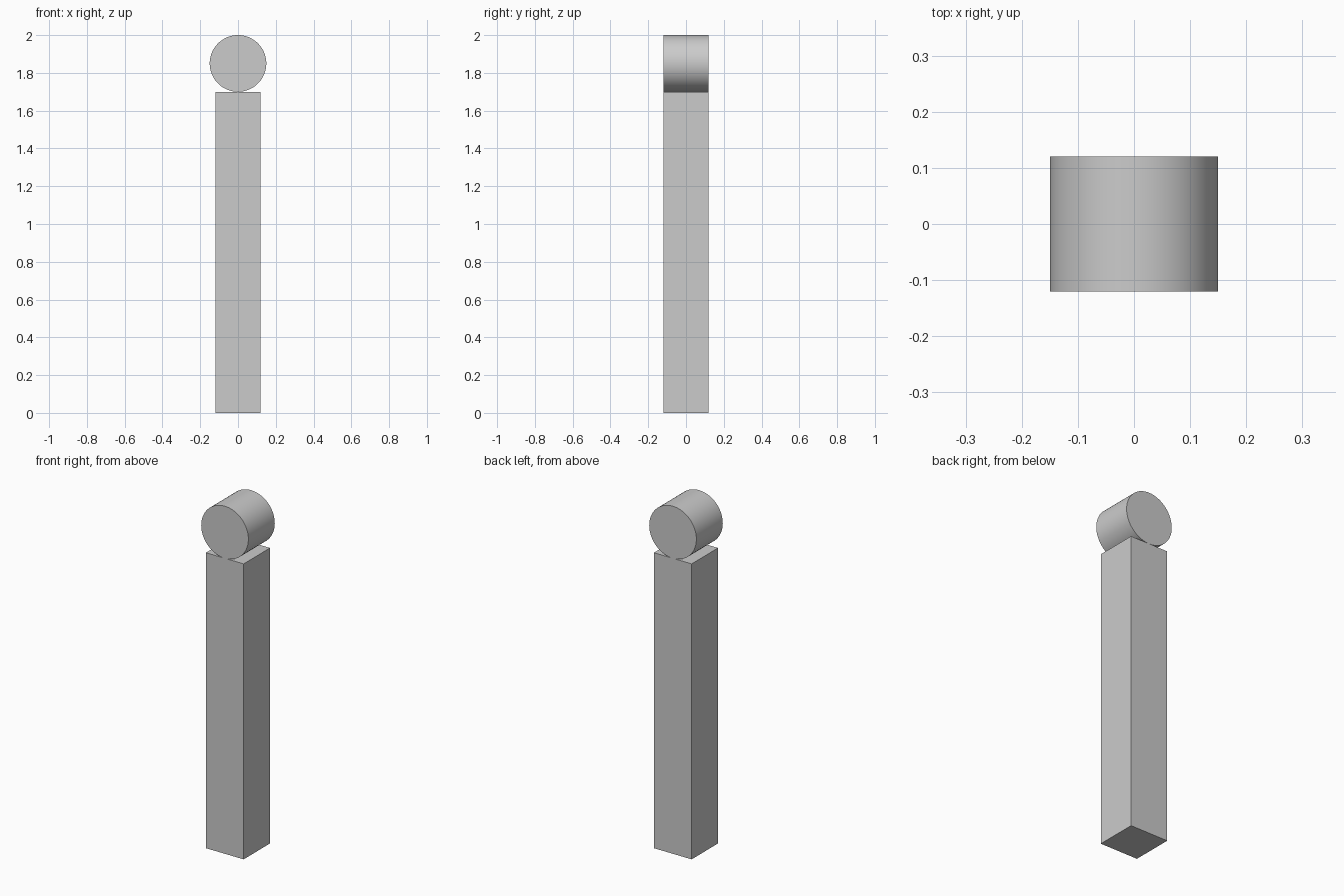
import bpy
import math

if "Cube" in bpy.data.objects:
    bpy.data.objects.remove(bpy.data.objects["Cube"])

POST_WIDTH = 0.24
POST_HEIGHT = 1.70
DRUM_RADIUS = 0.15

# Square post standing on the ground
bpy.ops.mesh.primitive_cube_add(size=1, location=(0, 0, POST_HEIGHT / 2))
post = bpy.context.object
post.name = "post"
post.scale = (POST_WIDTH, POST_WIDTH, POST_HEIGHT)
bpy.ops.object.transform_apply(location=False, rotation=False, scale=True)

# Round drum lying along y, resting on the post top
bpy.ops.mesh.primitive_cylinder_add(
    vertices=64, radius=DRUM_RADIUS, depth=POST_WIDTH,
    location=(0, 0, POST_HEIGHT + DRUM_RADIUS),
    rotation=(math.pi / 2, 0, 0))
drum = bpy.context.object
drum.name = "round_top"
bpy.ops.object.transform_apply(location=False, rotation=True, scale=False)
bpy.ops.object.shade_smooth_by_angle(angle=math.radians(30))
